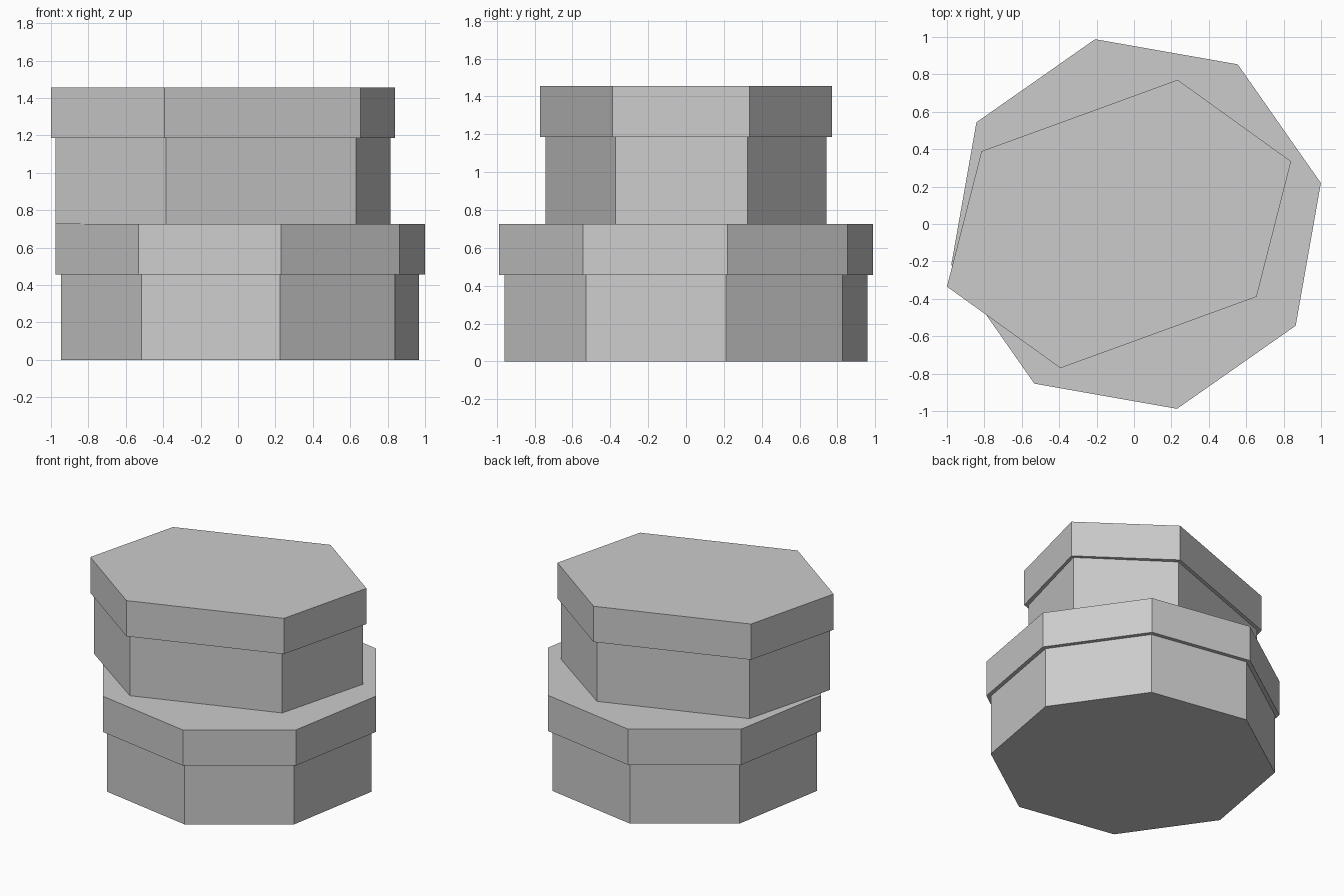
import bpy, bmesh
from math import radians, cos, sin, tau

if "Cube" in bpy.data.objects:
    bpy.data.objects.remove(bpy.data.objects["Cube"])


def prism(name, profile, centre_x, turn, z0, z1):
    """Upright prism from a flat outline, turned about z."""
    c, s = cos(radians(turn)), sin(radians(turn))
    bm = bmesh.new()
    base = bm.faces.new([bm.verts.new((centre_x + x * c - y * s, x * s + y * c, z0))
                         for x, y in profile])
    top = bmesh.ops.extrude_face_region(bm, geom=[base], use_keep_orig=True)
    verts = [v for v in top["geom"] if isinstance(v, bmesh.types.BMVert)]
    bmesh.ops.translate(bm, verts=verts, vec=(0, 0, z1 - z0))
    bmesh.ops.recalc_face_normals(bm, faces=bm.faces)
    mesh = bpy.data.meshes.new(name)
    bm.to_mesh(mesh)
    bm.free()
    obj = bpy.data.objects.new(name, mesh)
    bpy.context.collection.objects.link(obj)
    return obj


def octagon(r):
    return [(r * cos(tau * i / 8), r * sin(tau * i / 8)) for i in range(8)]


def long_hexagon(tip, x, y):
    return [(tip, 0), (x, y), (-x, y), (-tip, 0), (-x, -y), (x, -y)]


# Lower octagonal box and its lid
prism("lower_box", octagon(0.981), 0.011, 12.5, 0.0, 0.457)
prism("lower_lid", octagon(1.012), 0.011, 12.5, 0.457, 0.727)

# Upper stretched hexagonal box and its lid, stacked off-centre
prism("upper_box", long_hexagon(0.953, 0.54, 0.592), -0.08, 20, 0.727, 1.185)
prism("upper_lid", long_hexagon(0.979, 0.558, 0.617), -0.08, 20, 1.185, 1.455)
